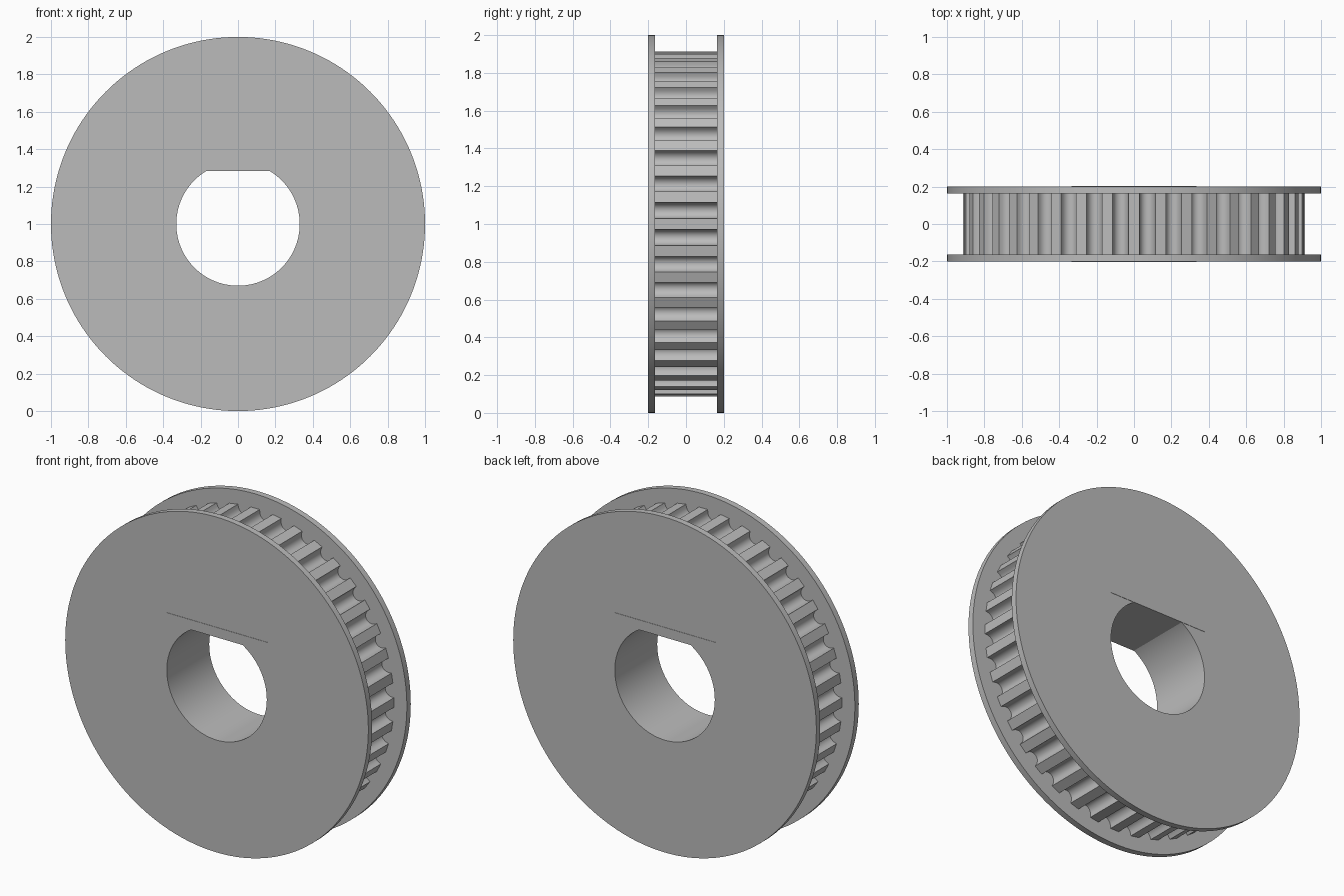
import bpy, bmesh
from math import sin, cos, pi, tau, radians

default_cube = bpy.data.objects.get("Cube")
if default_cube:
    bpy.data.objects.remove(default_cube, do_unlink=True)

RIM, TOOTH_TIP, BORE = 1.0, 0.915, 0.33
HALF_WIDTH, FLANGE = 0.2, 0.037
TEETH, GROOVE_DEPTH, GROOVE_SHARE = 40, 0.055, 0.6

metal = bpy.data.materials.new("grey metal")
metal.use_nodes = True
grey = (0.5, 0.5, 0.5, 1)
metal.diffuse_color = grey
metal.node_tree.nodes["Principled BSDF"].inputs["Base Color"].default_value = grey


def circle(radius, count):
    return [(radius * cos(tau * i / count), radius * sin(tau * i / count)) for i in range(count)]


def toothed_outline(steps=10):
    """Flat tooth lands separated by round-bottomed grooves."""
    pitch = tau / TEETH
    half = pitch * GROOVE_SHARE / 2
    points = []
    for tooth in range(TEETH):
        middle = pi / 2 + (tooth + 0.5) * pitch
        for k in range(steps + 1):
            t = pi * k / steps
            angle = middle - half * cos(t)
            radius = TOOTH_TIP - GROOVE_DEPTH * max(sin(t), 0) ** 0.8
            points.append((radius * cos(angle), radius * sin(angle)))
    return points


def plate(name, outlines, y, thickness):
    """Extrude nested outlines into a plate facing the front."""
    curve = bpy.data.curves.new(name, "CURVE")
    curve.dimensions = "2D"
    curve.fill_mode = "BOTH"
    curve.extrude = thickness / 2
    for outline in outlines:
        spline = curve.splines.new("POLY")
        spline.points.add(len(outline) - 1)
        for point, (u, v) in zip(spline.points, outline):
            point.co = (u, v, 0, 1)
        spline.use_cyclic_u = True
    obj = bpy.data.objects.new(name, curve)
    bpy.context.collection.objects.link(obj)
    obj.location = (0, y, 1)
    obj.rotation_euler.x = radians(90)
    bpy.ops.object.select_all(action="DESELECT")
    obj.select_set(True)
    bpy.context.view_layer.objects.active = obj
    bpy.ops.object.convert(target="MESH")
    obj = bpy.context.object

    # Weld the caps to the walls
    bm = bmesh.new()
    bm.from_mesh(obj.data)
    bmesh.ops.remove_doubles(bm, verts=bm.verts, dist=0.0001)
    bmesh.ops.recalc_face_normals(bm, faces=bm.faces)
    bm.to_mesh(obj.data)
    bm.free()
    obj.data.materials.clear()
    obj.data.materials.append(metal)
    bpy.ops.object.shade_smooth_by_angle(angle=radians(30))
    return obj


bore = circle(BORE, 96)

# Toothed ring between two flanges
plate("toothed_ring", [toothed_outline(), bore], 0, 2 * (HALF_WIDTH - FLANGE))
for name, side in (("front_flange", -1), ("back_flange", 1)):
    plate(name, [circle(RIM, 160), bore], side * (HALF_WIDTH - FLANGE / 2), FLANGE)

# Block closing the top of the bore into a D shape
low, high, reach = 0.284, 0.343, 0.335
plate("bore_flat_block", [[(-reach, low), (reach, low), (reach, high), (-reach, high)]],
      0, 2 * HALF_WIDTH + 0.004)
